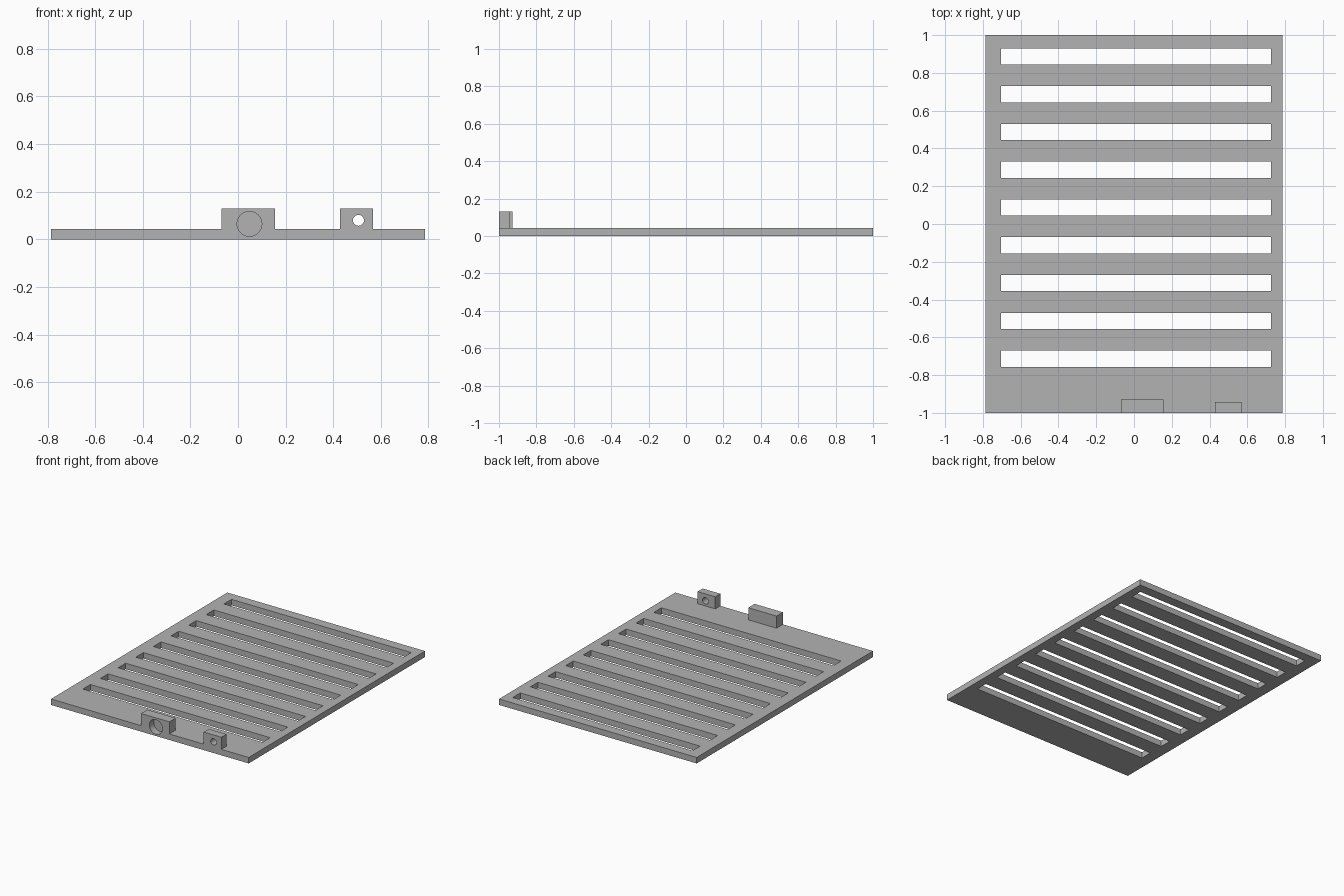
import bpy
import math

if "Cube" in bpy.data.objects:
    bpy.data.objects.remove(bpy.data.objects["Cube"], do_unlink=True)

grey = bpy.data.materials.new("plain grey")
grey.use_nodes = True
colour = (0.45, 0.45, 0.45, 1)
grey.diffuse_color = colour
grey.node_tree.nodes["Principled BSDF"].inputs["Base Color"].default_value = colour

THICK = 0.043
FRONT = -1.0


def box(name, x, y, z):
    """Box spanning the given (low, high) ranges."""
    spans = (x, y, z)
    bpy.ops.mesh.primitive_cube_add(size=1, location=[(a + b) / 2 for a, b in spans])
    ob = bpy.context.object
    ob.name = name
    ob.scale = [b - a for a, b in spans]
    bpy.ops.object.transform_apply(location=True, rotation=False, scale=True)
    ob.data.materials.append(grey)
    return ob


def bore(name, x, z, radius, depth):
    """Cylinder along y, entering from the front face."""
    bpy.ops.mesh.primitive_cylinder_add(
        vertices=48, radius=radius, depth=depth + 0.1,
        location=(x, FRONT + (depth - 0.1) / 2, z), rotation=(math.pi / 2, 0, 0))
    ob = bpy.context.object
    ob.name = name
    bpy.ops.object.transform_apply(location=True, rotation=True, scale=True)
    ob.data.materials.append(grey)
    return ob


def combine(target, tool, operation):
    """Apply a boolean and discard the tool object."""
    mod = target.modifiers.new(tool.name, "BOOLEAN")
    mod.operation = operation
    mod.solver = "EXACT"
    mod.object = tool
    bpy.context.view_layer.objects.active = target
    bpy.ops.object.modifier_apply(modifier=mod.name)
    bpy.data.objects.remove(tool, do_unlink=True)


# Base plate
plate = box("slotted_plate", (-0.785, 0.785), (FRONT, 1), (0, THICK))

# Mounting blocks on the front edge
combine(plate, box("pocket_block", (-0.07, 0.155), (FRONT, -0.928), (0.02, 0.13)), "UNION")
combine(plate, box("hole_block", (0.428, 0.568), (FRONT, -0.943), (0.02, 0.13)), "UNION")

# Row of vent slots
for i in range(9):
    y = 0.887 - i * 0.2
    combine(plate, box("slot", (-0.703, 0.725), (y - 0.043, y + 0.043), (-0.1, 0.1)), "DIFFERENCE")

# Blind round pocket and small through hole
combine(plate, bore("pocket", 0.048, 0.065, 0.052, 0.05), "DIFFERENCE")
combine(plate, bore("through_hole", 0.506, 0.08, 0.023, 0.1), "DIFFERENCE")

# Smooth bores, crisp edges
bpy.ops.object.select_all(action="DESELECT")
plate.select_set(True)
bpy.context.view_layer.objects.active = plate
bpy.ops.object.shade_smooth_by_angle(angle=math.radians(30))
